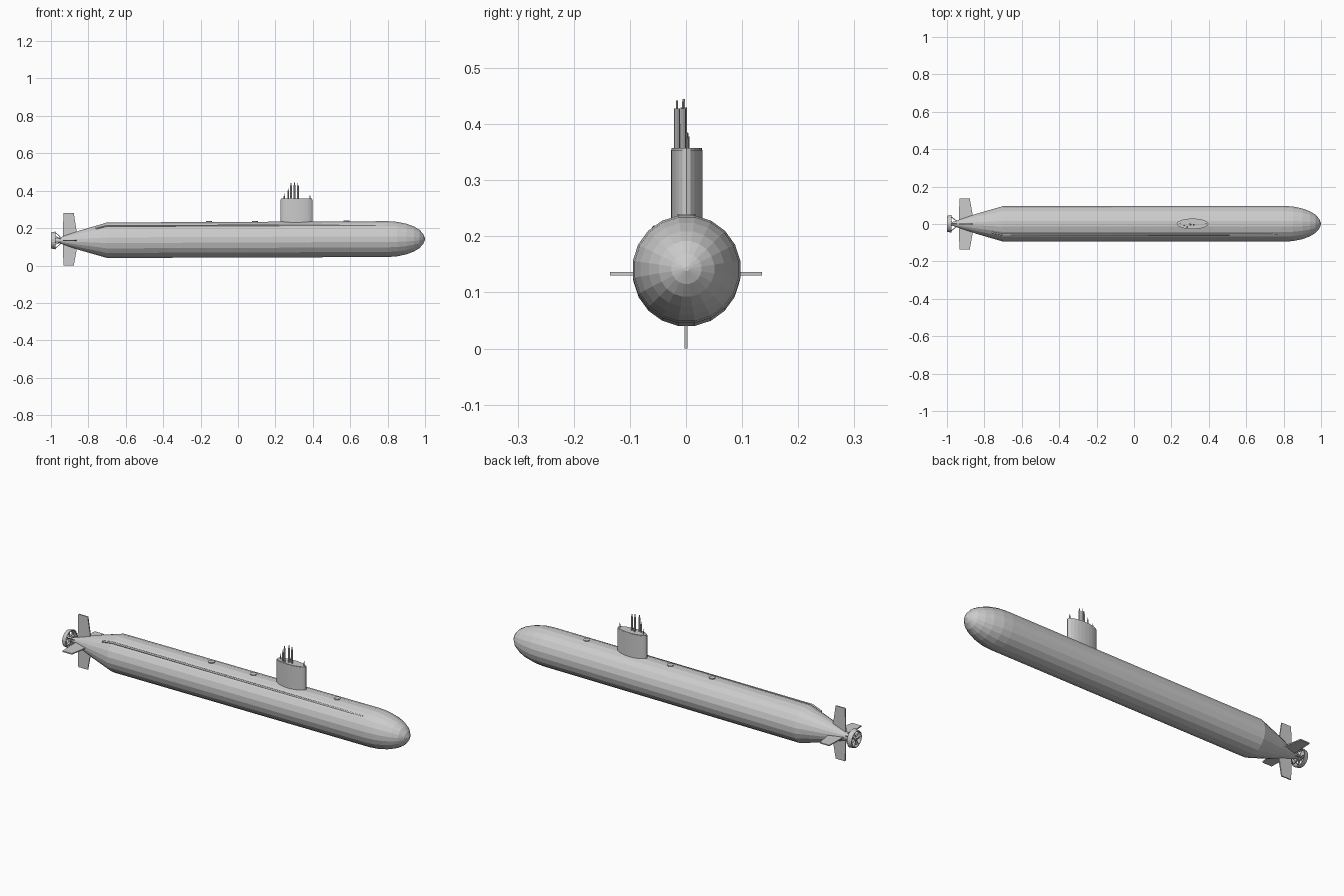
import bpy, bmesh, math
from mathutils import Vector

if "Cube" in bpy.data.objects:
    bpy.data.objects.remove(bpy.data.objects["Cube"])

Y0 = 0.001


def axis_z(x):
    # the hull axis rises very slightly toward the bow
    return 0.138 + 0.004 * x


def make(name, verts, faces):
    me = bpy.data.meshes.new(name)
    me.from_pydata(verts, [], faces)
    bm = bmesh.new()
    bm.from_mesh(me)
    bmesh.ops.recalc_face_normals(bm, faces=bm.faces)
    bm.to_mesh(me)
    bm.free()
    ob = bpy.data.objects.new(name, me)
    bpy.context.collection.objects.link(ob)
    return ob


def lathe(name, profile, n, closed=False):
    # revolve (x, radius) points about the hull axis
    verts, faces = [], []
    for x, r in profile:
        for i in range(n):
            a = 2 * math.pi * (i + 0.5) / n
            verts.append((x, Y0 + r * math.cos(a), axis_z(x) + r * math.sin(a)))
    m = len(profile)
    for j in range(m if closed else m - 1):
        k = (j + 1) % m
        for i in range(n):
            i2 = (i + 1) % n
            faces.append((j*n + i, j*n + i2, k*n + i2, k*n + i))
    if not closed:
        faces += [tuple(range(n)), tuple(range((m - 1) * n, m * n))]
    return make(name, verts, faces)


def prism(name, outline, offset):
    # extrude a planar outline by an offset vector
    n, d = len(outline), Vector(offset)
    verts = [Vector(p) for p in outline] + [Vector(p) + d for p in outline]
    faces = [tuple(range(n)), tuple(range(n, 2 * n))]
    faces += [(i, (i + 1) % n, n + (i + 1) % n, n + i) for i in range(n)]
    return make(name, verts, faces)


def post(name, x, y, z0, z1, r, n=8):
    ring = [(x + r * math.cos(2 * math.pi * i / n),
             y + r * math.sin(2 * math.pi * i / n), z0) for i in range(n)]
    return prism(name, ring, (0, 0, z1 - z0))


def tube(name, points, r):
    cu = bpy.data.curves.new(name, 'CURVE')
    cu.dimensions = '3D'
    cu.bevel_depth = r
    cu.bevel_resolution = 1
    cu.use_fill_caps = True
    sp = cu.splines.new('POLY')
    sp.points.add(len(points) - 1)
    for p, co in zip(sp.points, points):
        p.co = (*co, 1)
    ob = bpy.data.objects.new(name, cu)
    bpy.context.collection.objects.link(ob)
    return ob


# Hull: tapered stern, straight body, rounded bow
lathe("hull", [(-0.985, 0.006), (-0.965, 0.012), (-0.93, 0.024), (-0.84, 0.055),
               (-0.70, 0.096), (0.80, 0.097), (0.85, 0.0935), (0.90, 0.083),
               (0.94, 0.068), (0.97, 0.050), (0.99, 0.027), (1.0, 0.004)], 20)

# Sail: lens-shaped tower with a slightly inset cap
def sail_ring(z, s):
    pts, n = [], 24
    for i in range(n):
        a = 2 * math.pi * i / n
        pts.append((0.313 + 0.085 * s * math.cos(a), Y0 + 0.028 * s * math.sin(a), z))
    return pts


prism("sail", sail_ring(0.20, 1.0), (0, 0, 0.154))
prism("sail_cap", sail_ring(0.354, 0.97), (0, 0, 0.003))

# Masts: x, y, body top, tip top, body radius
for i, (x, y, top, tip, r) in enumerate([
        (0.247, 0.003, 0.372, 0.384, 0.003), (0.268, -0.008, 0.400, 0.412, 0.004),
        (0.284, -0.016, 0.428, 0.442, 0.005), (0.302, -0.004, 0.430, 0.445, 0.0055),
        (0.320, -0.005, 0.428, 0.440, 0.005), (0.300, 0.002, 0.378, 0.385, 0.004),
        (0.385, 0.003, 0.374, 0.383, 0.0025)]):
    post(f"mast_{i}", x, y, 0.35, top, r)
    post(f"mast_tip_{i}", x, y, top, tip, r * 0.4, 6)

# Deck hatches
for i, x in enumerate((-0.155, 0.09, 0.58)):
    top = axis_z(x) + 0.0965
    post(f"hatch_{i}", x, Y0, top - 0.02, top + 0.003, 0.016, 16)

# Towed array fairing along the starboard shoulder
def shoulder(x, r):
    a = math.radians(127)
    return (x, Y0 + r * math.cos(a), axis_z(x) + r * math.sin(a))


tube("array_fairing", [shoulder(-0.76, 0.079), shoulder(-0.70, 0.097),
                       shoulder(-0.2, 0.0955), shoulder(0.77, 0.0925)], 0.005)

# Four tail fins in a cross
zf = axis_z(-0.9) - 0.001
t = 0.003
for name, tip in (("upper_rudder", 0.28), ("lower_rudder", 0.0)):
    s = 1 if tip > zf else -1
    prism(name, [(-0.937, -t, zf + 0.01 * s), (-0.865, -t, zf + 0.01 * s),
                 (-0.862, -t, zf + 0.045 * s), (-0.878, -t, tip), (-0.933, -t, tip)],
          (0, 2 * t, 0))
for name, s in (("port_plane", 1), ("starboard_plane", -1)):
    prism(name, [(-0.937, 0.01 * s, zf - t), (-0.865, 0.01 * s, zf - t),
                 (-0.862, 0.045 * s, zf - t), (-0.878, 0.135 * s, zf - t),
                 (-0.933, 0.135 * s, zf - t)], (0, 0, 2 * t))

# Shrouded propulsor: ring, hub, twisted blades and support struts
lathe("propulsor_ring", [(-1.0, 0.039), (-1.0, 0.043), (-0.976, 0.048),
                         (-0.976, 0.043)], 20, closed=True)
lathe("propulsor_hub", [(-0.998, 0.006), (-0.99, 0.012), (-0.972, 0.013)], 12)
for i in range(7):
    a = 2 * math.pi * i / 7 + math.pi / 2
    rad = Vector((0, math.cos(a), math.sin(a)))
    tan = Vector((0, -math.sin(a), math.cos(a)))
    c = Vector((-0.987, Y0, axis_z(-0.987)))
    fx = Vector((0.007, 0, 0))
    prism(f"blade_{i}", [c + rad * 0.008 - fx - tan * 0.003,
                         c + rad * 0.008 + fx + tan * 0.003,
                         c + rad * 0.042 + fx + tan * 0.007,
                         c + rad * 0.042 - fx - tan * 0.007], tan * 0.0015 - fx * 0.2)
for i in range(6):
    a = 2 * math.pi * i / 6 + math.pi / 6
    ends = [(x, Y0 + r * math.cos(a), axis_z(x) + r * math.sin(a))
            for x, r in ((-0.945, 0.015), (-0.979, 0.044))]
    tube(f"strut_{i}", ends, 0.002)
